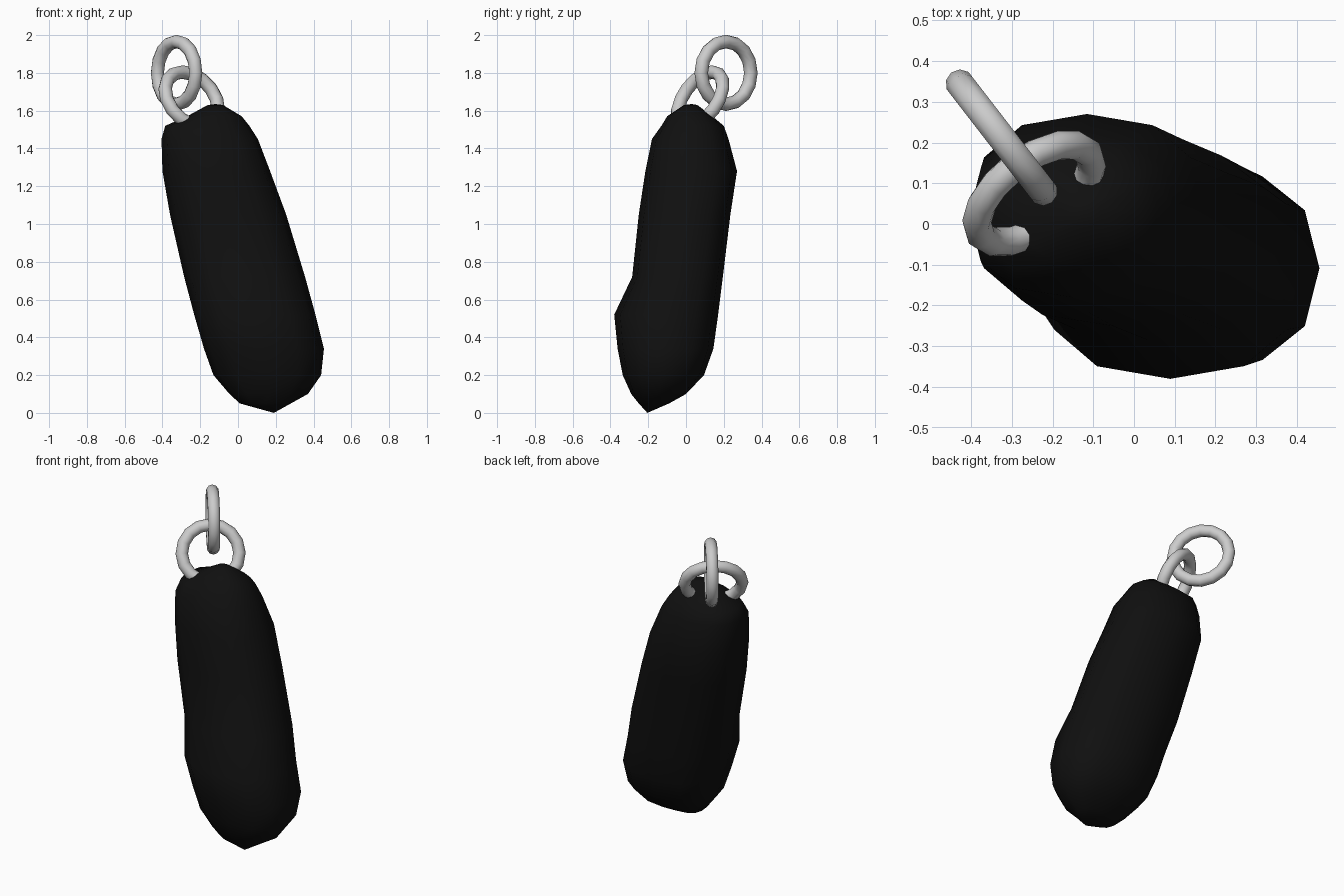
import bpy, bmesh, math
from mathutils import Matrix, Vector

if "Cube" in bpy.data.objects:
    bpy.data.objects.remove(bpy.data.objects["Cube"])


def slice_points(x0, x1, y0, y1, z, sides=12, power=2.4):
    """Rounded horizontal slice filling the given extents."""
    pts = []
    for i in range(sides):
        a = 2 * math.pi * i / sides
        c, s = math.cos(a), math.sin(a)
        px = math.copysign(abs(c) ** (2 / power), c)
        py = math.copysign(abs(s) ** (2 / power), s)
        pts.append(((x0 + x1) / 2 + px * (x1 - x0) / 2,
                    (y0 + y1) / 2 + py * (y1 - y0) / 2, z))
    return pts


def ring(name, center, u, v):
    """Metal link lying in the plane of u and v."""
    u, v = Vector(u).normalized(), Vector(v).normalized()
    n = u.cross(v)
    bpy.ops.mesh.primitive_torus_add(major_segments=16, minor_segments=10,
                                     major_radius=0.166, minor_radius=0.036)
    ob = bpy.context.object
    ob.name = name
    basis = Matrix((u, v, n)).transposed().to_4x4()
    ob.matrix_world = Matrix.Translation(center) @ basis
    bpy.ops.object.shade_smooth()


# Leaning bag body: x min, x max, y min, y max, z for each slice
slices = [
    (0.01, 0.28, -0.25, -0.09, 0.05),
    (-0.045, 0.37, -0.29, 0.0, 0.10),
    (-0.13, 0.44, -0.335, 0.095, 0.20),
    (-0.18, 0.455, -0.362, 0.145, 0.34),
    (-0.232, 0.41, -0.38, 0.17, 0.52),
    (-0.285, 0.355, -0.285, 0.195, 0.72),
    (-0.36, 0.255, -0.25, 0.235, 1.05),
    (-0.40, 0.17, -0.215, 0.27, 1.28),
    (-0.405, 0.105, -0.18, 0.225, 1.45),
    (-0.385, 0.06, -0.13, 0.20, 1.52),
    (-0.27, 0.02, -0.10, 0.14, 1.57),
    (-0.16, -0.08, -0.01, 0.06, 1.63),
]
bm = bmesh.new()
loops = [[bm.verts.new(p) for p in slice_points(*s)] for s in slices]
for a, b in zip(loops, loops[1:]):
    for i in range(len(a)):
        j = (i + 1) % len(a)
        bm.faces.new((a[i], a[j], b[j], b[i]))
for loop, tip in ((loops[0], (0.19, -0.205, 0.0)), (loops[-1], (-0.12, 0.03, 1.635))):
    t = bm.verts.new(tip)
    for i in range(len(loop)):
        bm.faces.new((loop[i], loop[(i + 1) % len(loop)], t))
bmesh.ops.recalc_face_normals(bm, faces=bm.faces)
mesh = bpy.data.meshes.new("bag_body")
bm.to_mesh(mesh)
bm.free()
mesh.shade_smooth()
body = bpy.data.objects.new("bag_body", mesh)
bpy.context.collection.objects.link(body)
black = bpy.data.materials.new("black")
black.diffuse_color = (0.005, 0.005, 0.005, 1)
black.use_nodes = True
black.node_tree.nodes["Principled BSDF"].inputs["Base Color"].default_value = black.diffuse_color
mesh.materials.append(black)

# Lower link sunk into the body, upper link passing through it
ring("lower_ring", (-0.245, 0.075, 1.66), (0.79, 0.61, 0), (-0.30, 0.39, 0.87))
ring("upper_ring", (-0.325, 0.212, 1.80), (-0.61, 0.79, 0), (0, 0, 1))
